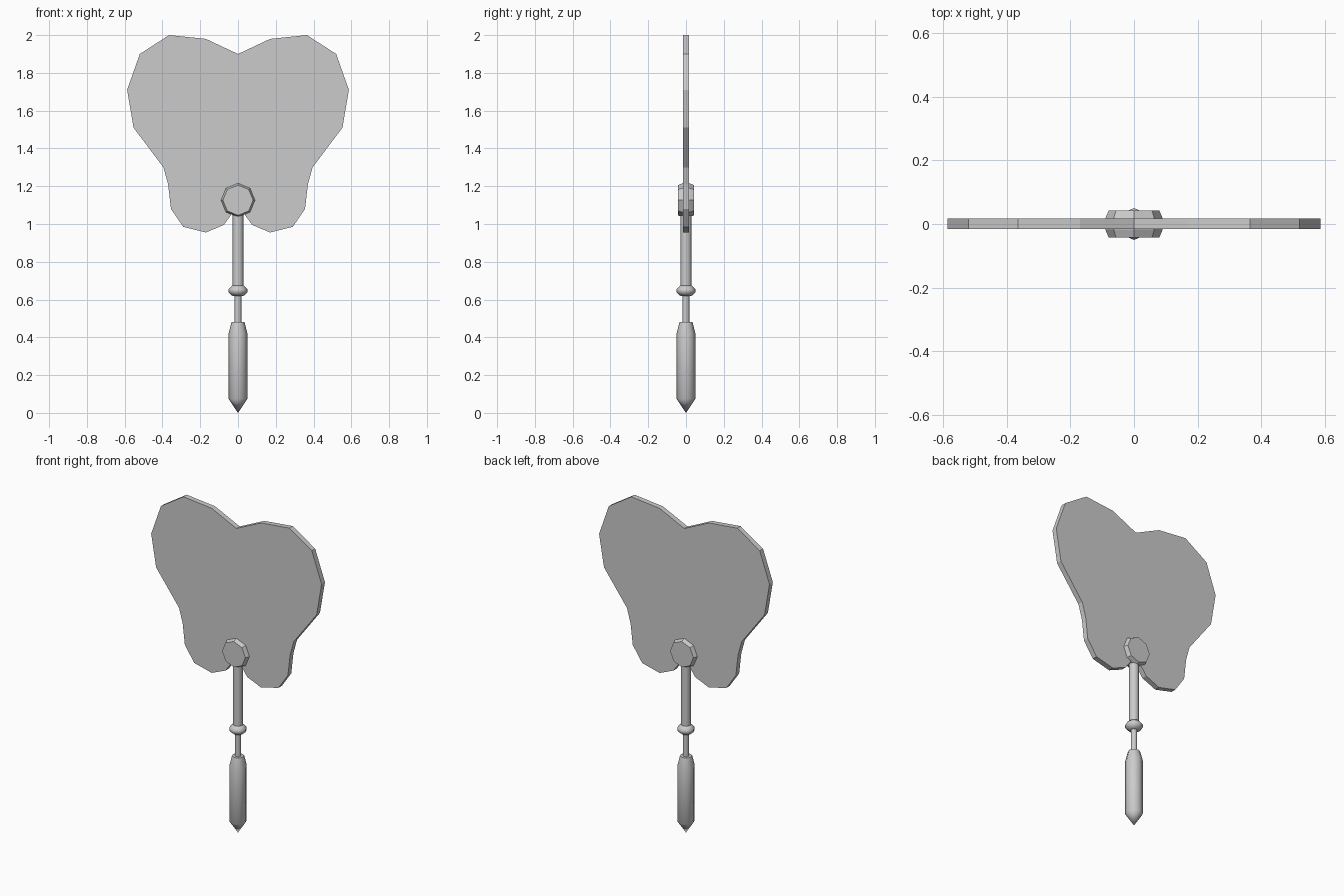
import bpy, bmesh
from math import pi, radians, cos, sin
from mathutils import Matrix

if "Cube" in bpy.data.objects:
    bpy.data.objects.remove(bpy.data.objects["Cube"])

grey = bpy.data.materials.new("plain grey")
grey.use_nodes = True
colour = (0.6, 0.6, 0.6, 1)
grey.diffuse_color = colour
grey.node_tree.nodes["Principled BSDF"].inputs["Base Color"].default_value = colour


def finish(bm, name, smooth=0):
    """Turn a bmesh into a named grey object, optionally smooth."""
    bmesh.ops.recalc_face_normals(bm, faces=bm.faces)
    mesh = bpy.data.meshes.new(name)
    bm.to_mesh(mesh)
    bm.free()
    mesh.materials.append(grey)
    obj = bpy.data.objects.new(name, mesh)
    bpy.context.collection.objects.link(obj)
    if smooth:
        bpy.ops.object.select_all(action='DESELECT')
        obj.select_set(True)
        bpy.context.view_layer.objects.active = obj
        bpy.ops.object.shade_smooth_by_angle(angle=radians(smooth))
    return obj


def lathe(name, profile, smooth=0, matrix=Matrix(), sides=8):
    """Sweep (radius, height) points around z, then place with matrix."""
    bm = bmesh.new()
    rings = []
    for r, z in profile:
        n = sides if r else 1
        rings.append([bm.verts.new((r * cos(2 * pi * i / sides),
                                    r * sin(2 * pi * i / sides), z)) for i in range(n)])
    for a, b in zip(rings, rings[1:]):
        for i in range(sides):
            j = (i + 1) % sides
            quad = [a[i % len(a)], a[j % len(a)], b[j % len(b)], b[i % len(b)]]
            bm.faces.new(list(dict.fromkeys(quad)))
    for ring in (rings[0], rings[-1]):
        if len(ring) > 1:
            bm.faces.new(ring)
    bm.transform(matrix)
    return finish(bm, name, smooth)


# Flat fan blade: half outline mirrored across x, then extruded
half = [(0, 1.90), (0.17, 1.98), (0.365, 2.0), (0.52, 1.90), (0.587, 1.71),
        (0.553, 1.51), (0.395, 1.30), (0.37, 1.21), (0.355, 1.08),
        (0.29, 0.985), (0.17, 0.955), (0.075, 0.995), (0.035, 1.05), (0, 1.1)]
outline = half + [(-x, z) for x, z in half[-2:0:-1]]
bm = bmesh.new()
face = bm.faces.new([bm.verts.new((x, -0.016, z)) for x, z in outline])
new = bmesh.ops.extrude_face_region(bm, geom=[face])["geom"]
bmesh.ops.translate(bm, vec=(0, 0.033, 0),
                    verts=[v for v in new if isinstance(v, bmesh.types.BMVert)])
finish(bm, "fan_blade")

# Octagonal hub with chamfered rims, facing front and back
lathe("hub", [(0.08, -0.042), (0.09, -0.018), (0.09, 0.018), (0.08, 0.042)],
      matrix=Matrix.Translation((0, 0, 1.126)) @ Matrix.Rotation(pi / 2, 4, 'X'))

# Handle stack
lathe("grip", [(0, 0), (0.05, 0.075), (0.05, 0.42), (0.035, 0.48)], 50)
lathe("thin_neck", [(0.018, 0.47), (0.018, 0.63)], 50)
lathe("collar", [(0.03, 0.62), (0.05, 0.638), (0.05, 0.655), (0.03, 0.675)], 50)
lathe("upper_rod", [(0.029, 0.66), (0.029, 1.07)], 50)
